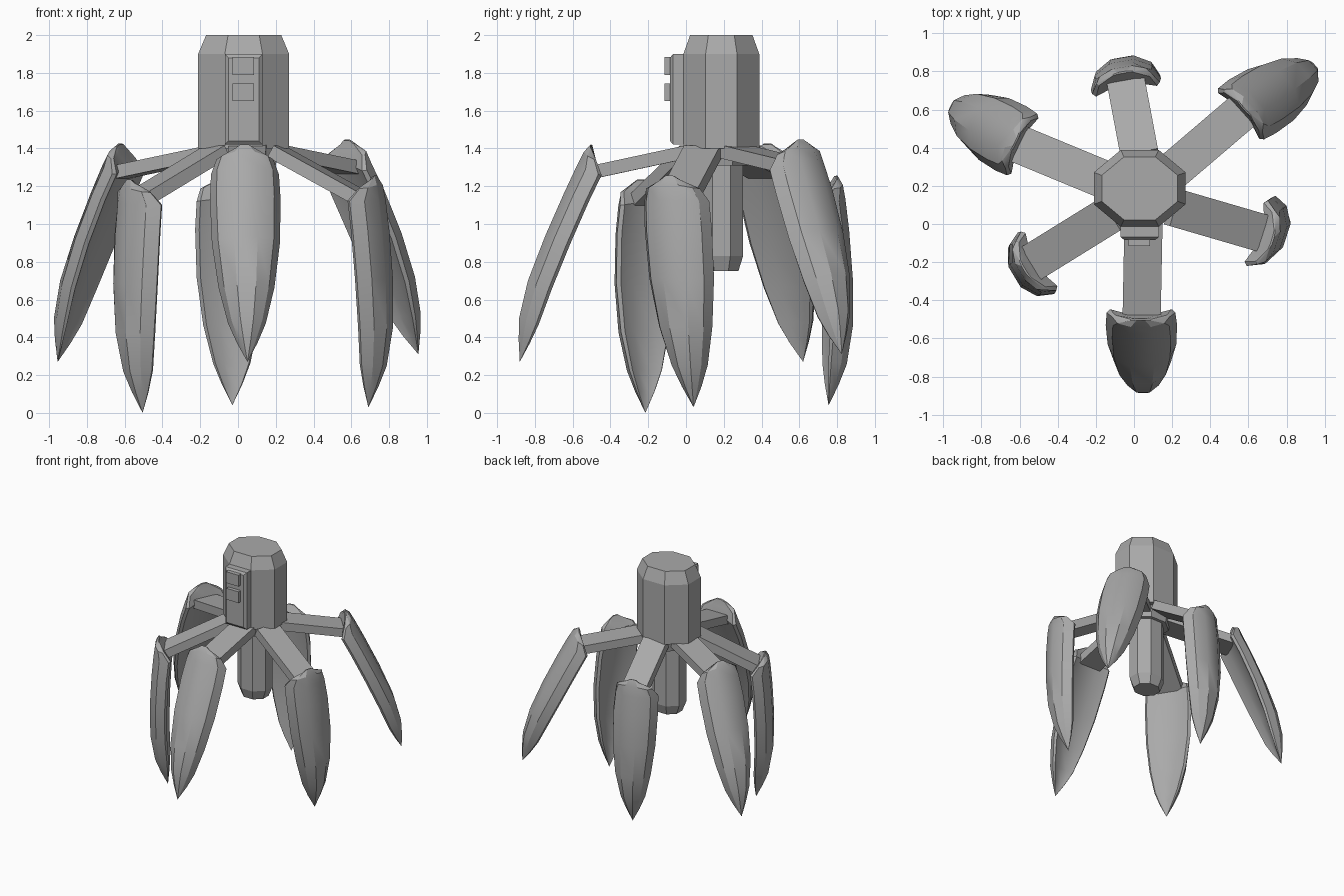
import bpy, bmesh, math
from mathutils import Vector

cube = bpy.data.objects.get("Cube")
if cube:
    bpy.data.objects.remove(cube, do_unlink=True)

grey = bpy.data.materials.new("plain grey")
grey.use_nodes = True
grey.diffuse_color = (0.4, 0.4, 0.4, 1)
grey.node_tree.nodes["Principled BSDF"].inputs["Base Color"].default_value = (0.4, 0.4, 0.4, 1)


def loft(name, rings, smooth=None):
    """Skin a list of equal-length point rings and cap both ends."""
    bm = bmesh.new()
    loops = [[bm.verts.new(p) for p in ring] for ring in rings]
    for a, b in zip(loops, loops[1:]):
        n = len(a)
        for i in range(n):
            j = (i + 1) % n
            bm.faces.new((a[i], a[j], b[j], b[i]))
    bm.faces.new(loops[0][::-1])
    bm.faces.new(loops[-1])
    bmesh.ops.remove_doubles(bm, verts=bm.verts, dist=0.0005)
    bmesh.ops.recalc_face_normals(bm, faces=bm.faces)
    mesh = bpy.data.meshes.new(name)
    bm.to_mesh(mesh)
    bm.free()
    mesh.materials.append(grey)
    obj = bpy.data.objects.new(name, mesh)
    bpy.context.collection.objects.link(obj)
    if smooth:
        bpy.ops.object.select_all(action='DESELECT')
        obj.select_set(True)
        bpy.context.view_layer.objects.active = obj
        bpy.ops.object.shade_smooth_by_angle(angle=math.radians(smooth))
    return obj


CX, CY = 0.03, 0.187


def octagon_stack(name, levels):
    """Eight-sided column from (z, half width x, half width y) levels."""
    k = 1 / math.cos(math.pi / 8)
    angles = [math.pi / 8 + i * math.pi / 4 for i in range(8)]
    return loft(name, [[(CX + rx * k * math.cos(a), CY + ry * k * math.sin(a), z)
                        for a in angles] for z, rx, ry in levels])


def plate(name, x0, x1, z0, z1, levels):
    """Upright plate from (y, edge inset) levels, back to front."""
    return loft(name, [[(x0 + i, y, z0 + i), (x1 - i, y, z0 + i),
                        (x1 - i, y, z1 - i), (x0 + i, y, z1 - i)] for y, i in levels])


# Central body, hub and hanging shaft
octagon_stack("body", [(1.40, 0.241, 0.201), (1.90, 0.241, 0.201), (2.0, 0.199, 0.165)])
octagon_stack("hub", [(1.31, 0.17, 0.14), (1.41, 0.19, 0.16)])
octagon_stack("shaft", [(0.75, 0.10, 0.09), (0.83, 0.13, 0.115), (1.35, 0.13, 0.115)])

# Bevelled front panel with two raised buttons
plate("front_panel", -0.07, 0.13, 1.42, 1.90, [(0.0, 0), (-0.068, 0), (-0.085, 0.02)])
plate("upper_button", -0.03, 0.085, 1.79, 1.885, [(-0.07, 0), (-0.115, 0)])
plate("lower_button", -0.03, 0.085, 1.65, 1.745, [(-0.07, 0), (-0.115, 0)])


def arm(name, start, end, width=0.2, thick=0.07):
    """Rectangular bar between two points, with a level cross axis."""
    a, b = Vector(start), Vector(end)
    side = (b - a).cross(Vector((0, 0, 1))).normalized() * width / 2
    up = side.cross(b - a).normalized() * thick / 2
    corners = (side + up, side - up, -side - up, -side + up)
    return loft(name, [[p + c for c in corners] for p in (a, b)])


# Claw rows: distance down, half width, outer ridge depth, inner rim depth
ROWS = [(0.0, 0.06, 0.0, -0.012), (0.05, 0.15, 0.025, -0.05), (0.13, 0.18, 0.04, -0.105),
        (0.3, 0.187, 0.06, -0.085), (0.55, 0.18, 0.085, -0.06), (0.8, 0.148, 0.098, -0.042),
        (1.0, 0.10, 0.08, -0.034), (1.11, 0.055, 0.045, -0.02), (1.22, 0.0, 0.0, 0.0)]
# Cross-section: lateral fraction, depth fraction from rim to ridge
SECTION = [(-1, 0.12), (-0.82, 0.62), (-0.35, 0.96), (0.35, 0.96), (0.82, 0.62), (1, 0.12),
           (0.9, 0.0), (0.4, 0.2), (-0.4, 0.2), (-0.9, 0.0)]


def claw(name, top, tip, yaw, bow):
    """Tapering curved shell hung from its top point down to its tip."""
    top, tip = Vector(top), Vector(tip)
    axis = tip - top
    side = Vector((-math.sin(math.radians(yaw)), math.cos(math.radians(yaw)), 0))
    out = axis.cross(side).normalized()
    if out.dot(Vector((side.y, -side.x, 0))) < 0:
        out = -out
    rings = []
    for s, w, ridge, rim in ROWS:
        ring = []
        for v, d in SECTION:
            drop = 0.04 * abs(v) * max(0.0, 1 - s / 0.3)
            push = rim + (ridge - rim) * d + bow * math.sin(math.pi * s / 1.22)
            ring.append(top + axis * ((s + drop) / 1.22) + side * v * w + out * push)
        rings.append(ring)
    return loft(name, rings, 30)


# Six legs: name, arm start, arm end, claw top, claw tip, claw heading in degrees, claw bow
LEGS = [
    ("front", (0.05, 0.02, 1.385), (0.04, -0.49, 1.275),
     (0.035, -0.50, 1.435), (0.05, -0.88, 0.27), 270, 0.0),
    ("back", (0.03, 0.36, 1.385), (-0.045, 0.76, 1.14),
     (-0.06, 0.80, 1.27), (-0.03, 0.755, 0.04), 100, 0.015),
    ("back_left", (0.17, 0.25, 1.385), (0.58, 0.60, 1.30),
     (0.575, 0.605, 1.46), (0.955, 0.825, 0.31), 42, 0.0),
    ("back_right", (-0.10, 0.21, 1.385), (-0.62, 0.425, 1.275),
     (-0.62, 0.43, 1.44), (-0.955, 0.62, 0.27), 154, 0.0),
    ("front_right", (-0.11, 0.06, 1.385), (-0.53, -0.20, 1.13),
     (-0.58, -0.24, 1.25), (-0.505, -0.215, 0.0), 211, 0.015),
    ("front_left", (0.20, 0.09, 1.385), (0.68, -0.05, 1.12),
     (0.73, -0.09, 1.27), (0.69, 0.04, 0.03), -18, 0.015),
]
for name, start, end, top, tip, yaw, bow in LEGS:
    arm(name + "_arm", start, end)
    claw(name + "_claw", top, tip, yaw, bow)
